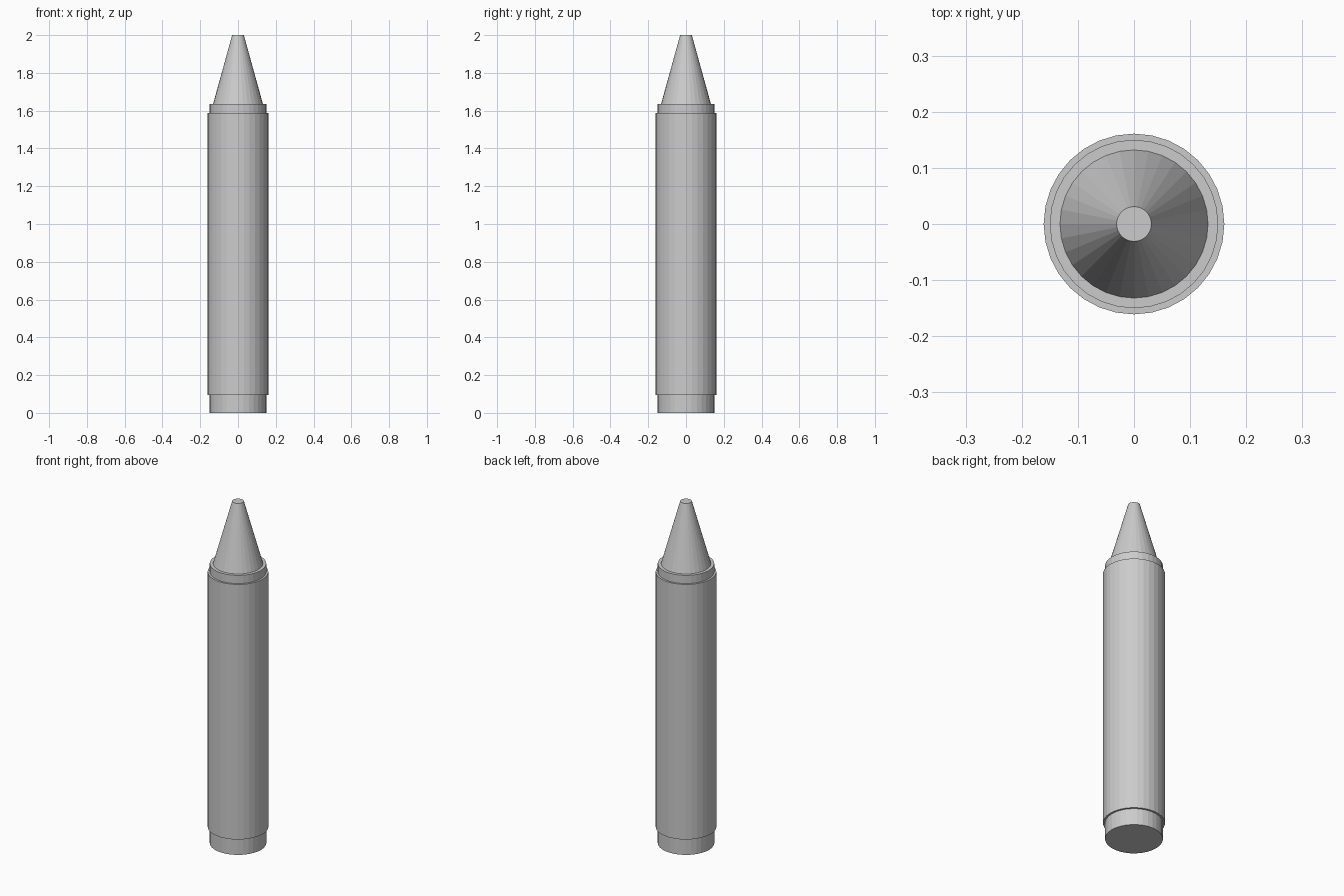
import bpy

if "Cube" in bpy.data.objects:
    bpy.data.objects.remove(bpy.data.objects["Cube"])

SIDES = 32


def frustum(name, r_bottom, r_top, z_bottom, z_top):
    """Upright flat-shaded round solid between two heights."""
    bpy.ops.mesh.primitive_cone_add(
        vertices=SIDES, radius1=r_bottom, radius2=r_top,
        depth=z_top - z_bottom, location=(0, 0, (z_bottom + z_top) / 2))
    obj = bpy.context.object
    obj.name = name
    return obj


# Wax stick, visible below and above the wrapper
frustum("wax_stick", 0.15, 0.15, 0.0, 1.635)

# Slightly wider paper wrapper
frustum("paper_wrapper", 0.161, 0.161, 0.095, 1.587)

# Tapered tip with a blunt end, set in from the stick's rim
frustum("wax_tip", 0.132, 0.031, 1.635, 2.0)
